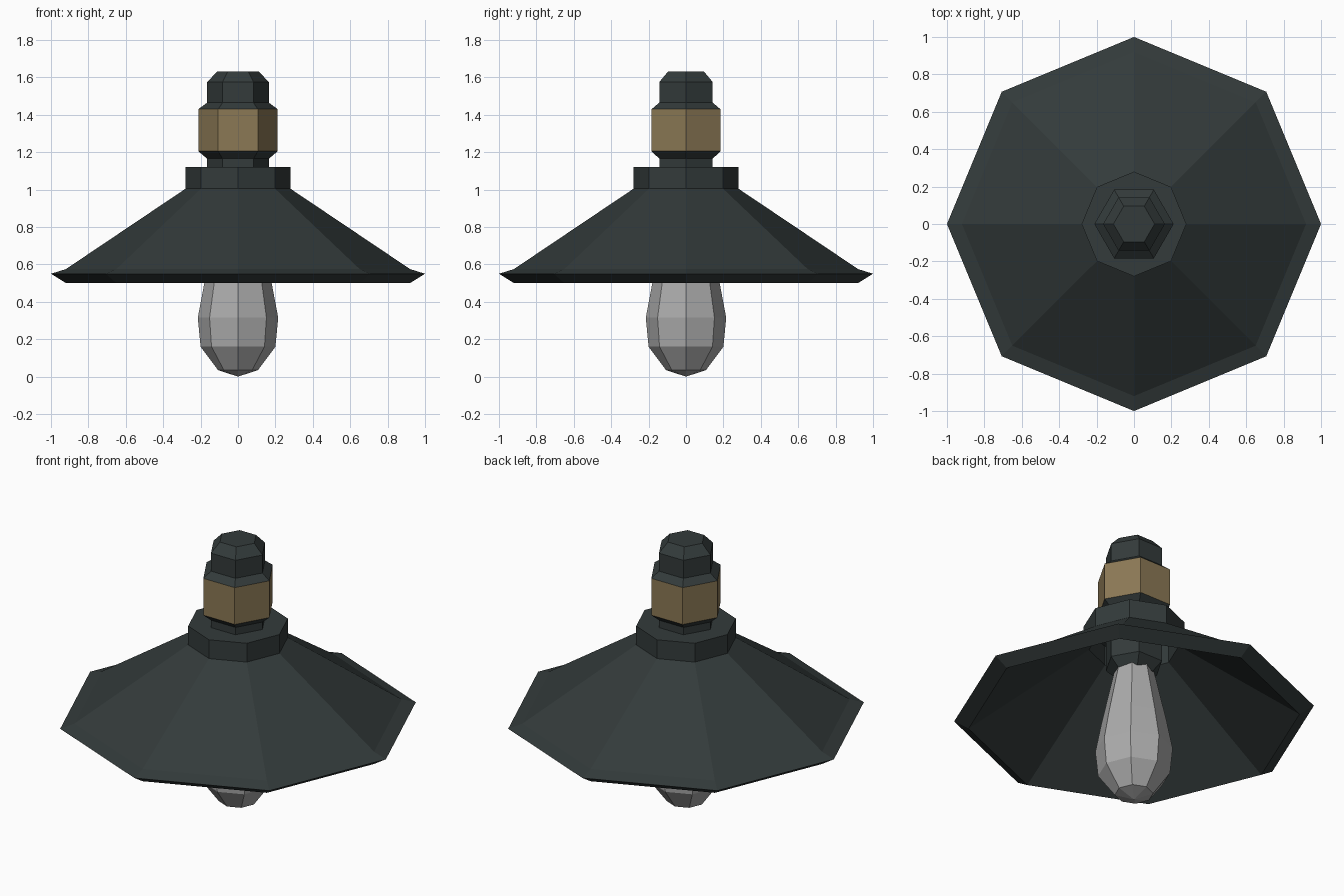
import bpy, bmesh, math

if "Cube" in bpy.data.objects:
    bpy.data.objects.remove(bpy.data.objects["Cube"])


def material(name, rgb):
    m = bpy.data.materials.new(name)
    m.diffuse_color = (*rgb, 1.0)
    m.use_nodes = True
    m.node_tree.nodes["Principled BSDF"].inputs["Base Color"].default_value = m.diffuse_color
    return m


dark = material("dark_metal", (0.033, 0.043, 0.043))
brass = material("brass", (0.26, 0.19, 0.09))
glass = material("bulb_glass", (0.41, 0.41, 0.41))


def lathe(name, profile, sides, mats, rule=None):
    """Revolve (radius, z) points; radius 0 makes a pole. Both ends are closed."""
    bm = bmesh.new()
    rings = []
    for r, z in profile:
        count = 1 if r == 0 else sides
        rings.append([bm.verts.new((r * math.cos(2 * math.pi * i / sides),
                                    r * math.sin(2 * math.pi * i / sides), z))
                      for i in range(count)])
    for a, b in zip(rings, rings[1:]):
        for i in range(sides):
            j = (i + 1) % sides
            corners = [a[i % len(a)], a[j % len(a)], b[j % len(b)], b[i % len(b)]]
            bm.faces.new(list(dict.fromkeys(corners)))
    for end in (rings[0], rings[-1]):
        if len(end) > 2:
            bm.faces.new(end)
    bmesh.ops.recalc_face_normals(bm, faces=bm.faces[:])
    if rule:
        for f in bm.faces:
            f.material_index = rule(f)
    mesh = bpy.data.meshes.new(name)
    bm.to_mesh(mesh)
    bm.free()
    for m in mats:
        mesh.materials.append(m)
    obj = bpy.data.objects.new(name, mesh)
    bpy.context.collection.objects.link(obj)
    return obj


# Octagonal shade with hollow underside, bevelled rim and collar
lathe("shade", [(0.25, 1.09), (0.25, 0.97), (0.92, 0.50), (1.0, 0.55),
                (0.92, 0.575), (0.28, 1.005), (0.28, 1.12)], 8, [dark])

# Hexagonal fitting above the shade, with a brass band
lathe("top_fitting", [(0.165, 1.11), (0.165, 1.165), (0.212, 1.205), (0.212, 1.43),
                      (0.165, 1.465), (0.165, 1.575), (0.11, 1.632)], 6, [dark, brass],
      lambda f: int(1.25 < f.calc_center_median().z < 1.40))

# Hexagonal bulb socket inside the shade
lathe("socket", [(0.11, 0.80), (0.165, 0.855), (0.165, 1.10)], 6, [dark])

# Faceted bulb
lathe("bulb", [(0, 0.0), (0.107, 0.035), (0.20, 0.16), (0.215, 0.315),
               (0.18, 0.50), (0.11, 0.82)], 8, [glass])
